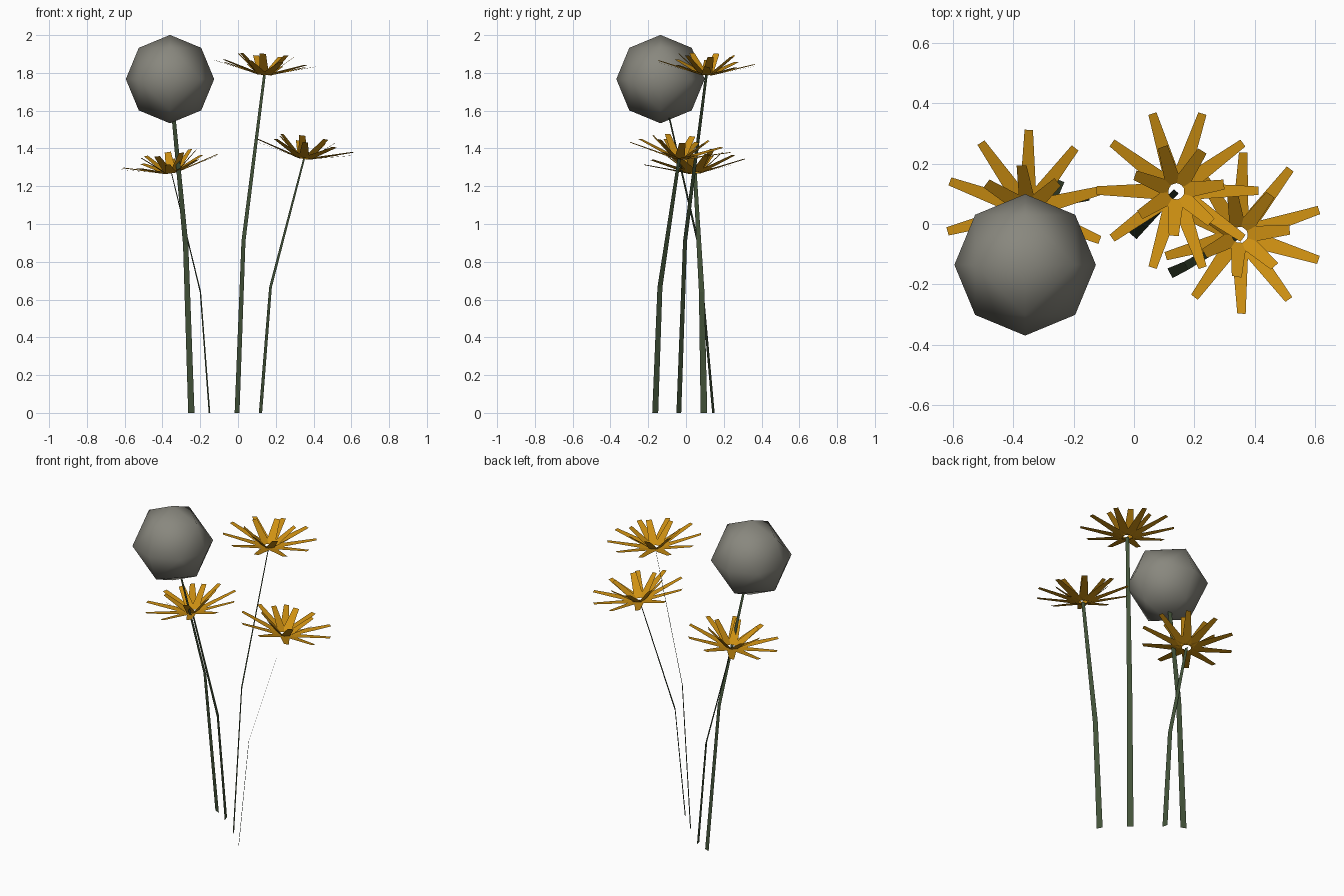
import bpy, bmesh, math
from mathutils import Vector, Matrix

cube = bpy.data.objects.get("Cube")
if cube:
    bpy.data.objects.remove(cube, do_unlink=True)


def material(name, rgb):
    mat = bpy.data.materials.new(name)
    mat.use_nodes = True
    mat.diffuse_color = (*rgb, 1)
    bsdf = mat.node_tree.nodes["Principled BSDF"]
    bsdf.inputs["Base Color"].default_value = (*rgb, 1)
    bsdf.inputs["Roughness"].default_value = 0.9
    return mat


GREEN = material("stem green", (0.055, 0.085, 0.04))
GOLD = material("petal gold", (0.62, 0.28, 0.006))
GREY = material("seed head grey", (0.25, 0.245, 0.21))


def finish(bm, name, mat):
    mesh = bpy.data.meshes.new(name)
    bm.to_mesh(mesh)
    bm.free()
    mesh.materials.append(mat)
    obj = bpy.data.objects.new(name, mesh)
    bpy.context.collection.objects.link(obj)
    return obj


def stem(name, points):
    """Flat tapering ribbon, as wide as possible across its lean."""
    bm = bmesh.new()
    lean = Vector(points[-1]) - Vector(points[0])
    side = Vector((lean.y, -lean.x, 0)).normalized()
    rows = []
    for point, width in zip(points, (0.036, 0.03, 0.02)):
        rows.append([bm.verts.new(Vector(point) + side * s * width / 2) for s in (-1, 1)])
    for (a, b), (c, d) in zip(rows, rows[1:]):
        bm.faces.new((a, b, d, c))
    return finish(bm, name, GREEN)


def petal_ring(bm, count, phase, tip_radius, tip_height, base_width, tip_width):
    """Ring of flat tapering petals around a small open centre."""
    for i in range(count):
        turn = Matrix.Rotation(math.radians(phase + 360 * i / count), 3, "Z")
        corners = [
            (0.026, -base_width / 2, 0),
            (tip_radius, -tip_width / 2, tip_height),
            (tip_radius, tip_width / 2, tip_height),
            (0.026, base_width / 2, 0),
        ]
        bm.faces.new([bm.verts.new(turn @ Vector(c)) for c in corners])


def flower_head(name, centre, facing, outer_phase, inner_phase):
    bm = bmesh.new()
    petal_ring(bm, 10, outer_phase, 0.268, 0.06, 0.058, 0.028)
    petal_ring(bm, 7, inner_phase, 0.152, 0.105, 0.054, 0.033)
    obj = finish(bm, name, GOLD)
    obj.rotation_mode = "QUATERNION"
    obj.rotation_quaternion = Vector((0, 0, 1)).rotation_difference(Vector((*facing, 1)))
    obj.location = centre


def seed_head(name, centre, radius):
    """Octahedron divided once and rounded out."""
    bm = bmesh.new()
    bmesh.ops.create_uvsphere(bm, u_segments=4, v_segments=2, radius=1)
    bmesh.ops.subdivide_edges(bm, edges=bm.edges[:], cuts=1, use_grid_fill=True)
    for v in bm.verts:
        v.co = v.co.normalized() * radius
    bmesh.ops.recalc_face_normals(bm, faces=bm.faces[:])
    for f in bm.faces:
        f.smooth = True
    finish(bm, name, GREY).location = centre


# Flowers: name, stem points, facing slope, petal ring phases
flowers = [
    ("tall", [(-0.005, -0.038, 0), (0.029, -0.005, 0.91), (0.14, 0.108, 1.79)],
     (0.065, 0.04), 0, 7),
    ("left", [(0.119, -0.163, 0), (0.172, -0.138, 0.665), (0.35, -0.036, 1.347)],
     (0.14, 0.10), 17, 3),
    ("right", [(-0.151, 0.095, 0), (-0.199, 0.083, 0.64), (-0.352, 0.047, 1.27)],
     (-0.15, -0.05), 15, 40),
]
for name, points, facing, outer, inner in flowers:
    stem(name + "_flower_stem", points)
    flower_head(name + "_flower_petals", points[-1], facing, outer, inner)

# Round seed head on its own stem
ball = (-0.36, -0.135, 1.767)
stem("seed_head_stem", [(-0.247, 0.145, 0), (-0.277, 0.066, 0.89), ball])
seed_head("seed_head", ball, 0.234)
